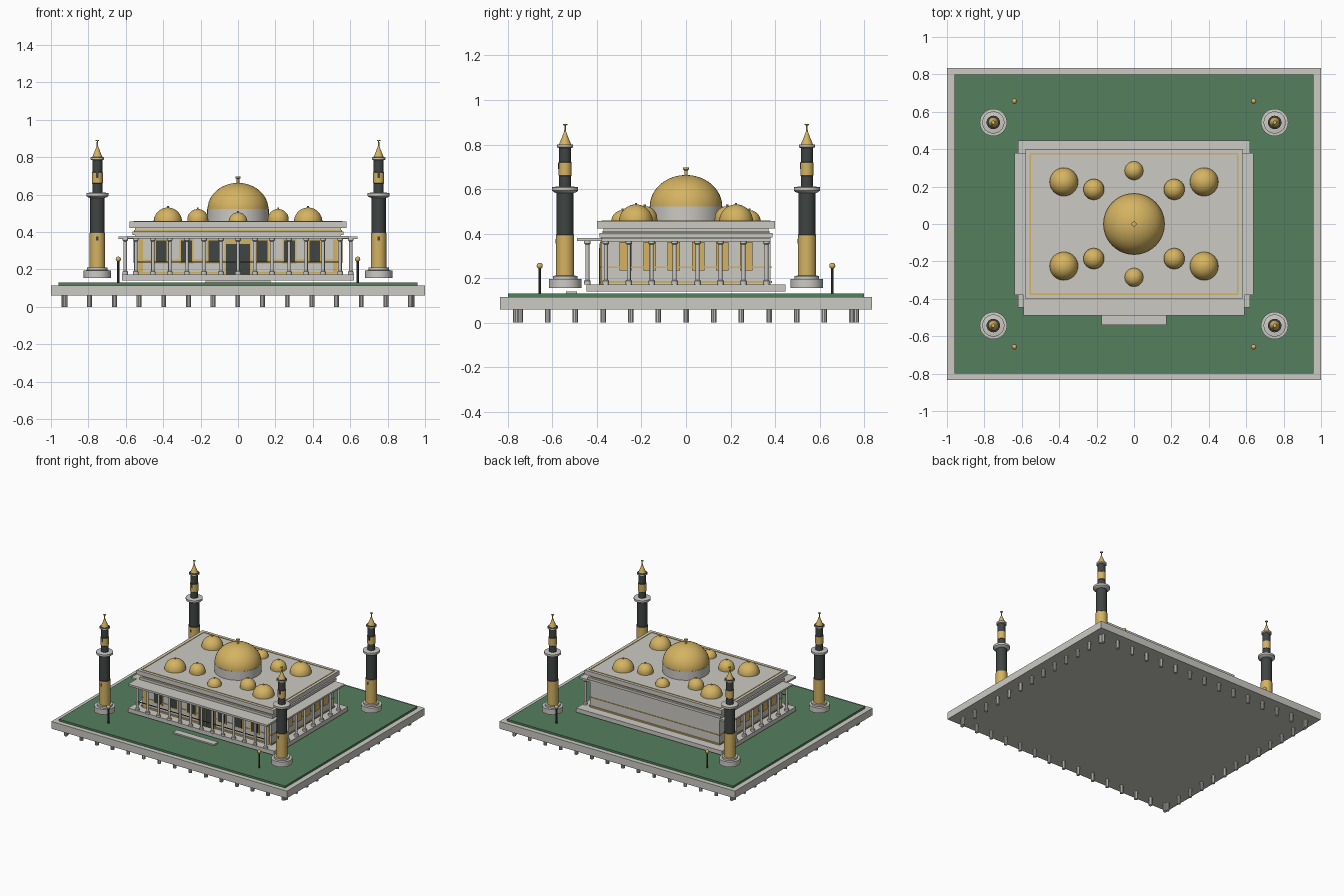
import bpy, bmesh, math
from mathutils import Matrix

if "Cube" in bpy.data.objects:
    bpy.data.objects.remove(bpy.data.objects["Cube"], do_unlink=True)


def material(name, rgb):
    m = bpy.data.materials.new(name)
    m.use_nodes = True
    m.diffuse_color = (*rgb, 1)
    m.node_tree.nodes["Principled BSDF"].inputs["Base Color"].default_value = (*rgb, 1)
    return m


STONE = material("pale stone", (0.60, 0.59, 0.55))
GOLD = material("gold", (0.66, 0.45, 0.12))
DARK = material("dark slate", (0.05, 0.06, 0.056))
GRASS = material("lawn green", (0.09, 0.215, 0.11))


def finish(name, bm, mats, smooth=False):
    bmesh.ops.recalc_face_normals(bm, faces=bm.faces)
    me = bpy.data.meshes.new(name)
    bm.to_mesh(me)
    bm.free()
    for m in mats:
        me.materials.append(m)
    ob = bpy.data.objects.new(name, me)
    bpy.context.collection.objects.link(ob)
    if smooth:
        bpy.ops.object.select_all(action='DESELECT')
        ob.select_set(True)
        bpy.context.view_layer.objects.active = ob
        bpy.ops.object.shade_smooth_by_angle(angle=math.radians(35))
    return ob


def add_box(bm, x0, x1, y0, y1, z0, z1):
    mat = Matrix.Translation(((x0 + x1) / 2, (y0 + y1) / 2, (z0 + z1) / 2))
    bmesh.ops.create_cube(bm, size=1, matrix=mat @ Matrix.Diagonal((x1 - x0, y1 - y0, z1 - z0, 1)))


def boxes(name, mat, items):
    bm = bmesh.new()
    for b in items:
        add_box(bm, *b)
    return finish(name, bm, [mat])


def slab(name, mat, hx, hy, z0, z1):
    return boxes(name, mat, [(-hx, hx, -hy, hy, z0, z1)])


def add_lathe(bm, x, y, profile, seg=32, rule=None):
    """Revolve (radius, height) points; rule picks a material from mid height."""
    rings = []
    for r, z in profile:
        rings.append([bm.verts.new((x + r * math.cos(a), y + r * math.sin(a), z))
                      for a in (math.tau * i / seg for i in range(seg))])
    for (ra, rb), (pa, pb) in zip(zip(rings, rings[1:]), zip(profile, profile[1:])):
        for i in range(seg):
            j = (i + 1) % seg
            f = bm.faces.new((ra[i], ra[j], rb[j], rb[i]))
            if rule:
                f.material_index = rule((pa[1] + pb[1]) / 2)
    bm.faces.new(rings[0])
    top = bm.faces.new(rings[-1])
    if rule:
        top.material_index = rule(profile[-1][1])


def lathe(name, mats, x, y, profile, seg=32, rule=None):
    bm = bmesh.new()
    add_lathe(bm, x, y, profile, seg, rule)
    return finish(name, bm, mats, True)


def dome_profile(r, z, h, steps=12):
    angles = [math.pi / 2 * i / steps for i in range(steps)]
    return [(r * math.cos(a), z + h * math.sin(a)) for a in angles] + [(0.004, z + h)]


def frame(hx, hy, t, z0, z1):
    """Four bars round a rectangle."""
    return ([(-hx, hx, s * hy - t, s * hy + t, z0, z1) for s in (-1, 1)]
            + [(s * hx - t, s * hx + t, -hy, hy, z0, z1) for s in (-1, 1)])


# Platform, lawn and stilts
slab("platform", STONE, 1, 0.835, 0.06, 0.115)
slab("lawn", GRASS, 0.96, 0.8, 0.115, 0.13)
bm = bmesh.new()
spots = [(-0.925 + 0.132 * k, s * 0.765) for k in range(15) for s in (-1, 1)]
spots += [(s * 0.93, -0.745 + 0.1242 * k) for k in range(13) for s in (-1, 1)]
for x, y in spots:
    add_lathe(bm, x, y, [(0.013, 0), (0.013, 0.06)], 10)
finish("stilts", bm, [STONE], True)

# Podium and entrance step
slab("podium", STONE, 0.62, 0.447, 0.14, 0.172)
boxes("entrance_step", STONE, [(-0.175, 0.175, -0.54, -0.49, 0.13, 0.14)])

# Main hall and stacked roof
slab("hall", STONE, 0.55, 0.38, 0.172, 0.385)
slab("cornice", STONE, 0.565, 0.388, 0.383, 0.402)
slab("roof_neck", STONE, 0.55, 0.37, 0.402, 0.425)
slab("roof_slab", STONE, 0.58, 0.4, 0.422, 0.456)
boxes("cornice_gold_line", GOLD, frame(0.552, 0.372, 0.005, 0.404, 0.41))
boxes("roof_gold_line", GOLD, frame(0.555, 0.375, 0.004, 0.455, 0.459))
boxes("wall_gold_lines", GOLD, frame(0.55, 0.38, 0.006, 0.178, 0.186)
      + frame(0.55, 0.38, 0.004, 0.246, 0.252))

# Front windows and door, each with a gold surround
panes, frames = [], []
for cx in (0.13, 0.275, 0.41):
    for x in (-cx, cx):
        panes.append((x - 0.029, x + 0.029, -0.389, -0.38, 0.24, 0.355))
        frames.append((x - 0.038, x + 0.038, -0.386, -0.38, 0.23, 0.364))
panes.append((-0.065, 0.065, -0.389, -0.38, 0.172, 0.335))
frames.append((-0.073, 0.073, -0.386, -0.38, 0.172, 0.362))
frames += [(s * 0.52 - 0.012, s * 0.52 + 0.012, -0.386, -0.38, 0.18, 0.36) for s in (-1, 1)]
boxes("window_and_door_panes", DARK, panes)
boxes("window_and_door_surrounds", GOLD, frames)
boxes("door_split", GOLD, [(-0.003, 0.003, -0.391, -0.385, 0.172, 0.335)])

# Tall gold panels on both sides
boxes("side_panels", GOLD, [(s * 0.554 - 0.004, s * 0.554 + 0.004, y - 0.028, y + 0.028, 0.235, 0.362)
                            for s in (-1, 1) for y in (-0.27 + 0.108 * k for k in range(6))])

# Canopies on three sides and their columns
boxes("front_canopy", STONE, [(-0.59, 0.59, -0.49, -0.375, 0.366, 0.38)])
boxes("side_canopies", STONE, [(s * 0.59 - 0.05, s * 0.59 + 0.05, -0.38, 0.38, 0.364, 0.377)
                               for s in (-1, 1)])
bm = bmesh.new()
columns = [(-0.546 + 0.091 * k, -0.443) for k in range(13)]
columns += [(s * 0.603, -0.36 + 0.103 * k) for k in range(8) for s in (-1, 1)]
for x, y in columns:
    add_lathe(bm, x, y, [(0.015, 0.172), (0.015, 0.188), (0.009, 0.192),
                         (0.009, 0.35), (0.015, 0.356), (0.015, 0.368)], 12)
finish("canopy_columns", bm, [STONE], True)
boxes("front_rail", DARK, [(-0.546, 0.546, -0.446, -0.441, 0.238, 0.243)])

# Central dome on its drum
lathe("main_drum", [STONE], 0, 0, [(0.165, 0.456), (0.165, 0.522)], 48)
lathe("main_dome", [GOLD], 0, 0, dome_profile(0.163, 0.52, 0.143, 16), 48)
lathe("main_finial", [GOLD], 0, 0, [(0.007, 0.655), (0.007, 0.683), (0.013, 0.688),
                                    (0.013, 0.696)], 16)

# Smaller roof domes
small = [(sx * x, sy * y, r, z) for sx in (-1, 1) for sy in (-1, 1)
         for x, y, r, z in ((0.375, 0.225, 0.076, 0.455), (0.215, 0.185, 0.056, 0.467))]
small += [(0, s * 0.285, 0.05, 0.455) for s in (-1, 1)]
for i, (x, y, r, z) in enumerate(small):
    lathe(f"roof_dome_{i + 1}", [GOLD], x, y, [(r, 0.455)] * (z > 0.455) + dome_profile(r, z, r))
    lathe(f"roof_dome_tip_{i + 1}", [GOLD], x, y, [(0.005, z + r - 0.003), (0.005, z + r + 0.007)], 10)


# Minarets: gold lower shaft, dark upper shaft, pale rings, gold spire
def minaret_rule(z):
    if z < 0.211 or 0.58 < z < 0.62 or 0.783 < z < 0.80:
        return 0
    if z < 0.395 or 0.66 < z < 0.72 or z > 0.80:
        return 1
    return 2


minaret = [(0.073, 0.155), (0.073, 0.195), (0.055, 0.196), (0.055, 0.21), (0.041, 0.211),
           (0.041, 0.394), (0.038, 0.396), (0.038, 0.582), (0.05, 0.586), (0.059, 0.593),
           (0.059, 0.608), (0.046, 0.61), (0.027, 0.612), (0.027, 0.659), (0.029, 0.661),
           (0.029, 0.719), (0.027, 0.721), (0.027, 0.784), (0.036, 0.788), (0.036, 0.799),
           (0.027, 0.801), (0.013, 0.835), (0.004, 0.86), (0.003, 0.886), (0.01, 0.887),
           (0.01, 0.891)]
lamp = [(0.006, 0.13), (0.006, 0.243)]
ball = [(0.014 * math.sin(a), 0.255 - 0.014 * math.cos(a))
        for a in (0.1 + (math.pi - 0.2) * i / 8 for i in range(9))]
for sx, side in ((1, "left"), (-1, "right")):
    for sy, end in ((-1, "front"), (1, "back")):
        x, y = sx * 0.752, sy * 0.543
        lathe(f"{end}_{side}_minaret", [STONE, GOLD, DARK], x, y, minaret, 32, minaret_rule)
        boxes(f"{end}_{side}_minaret_windows", DARK,
              [(x - 0.006, x + 0.006, y - 0.043, y - 0.035, 0.355, 0.375),
               (x - 0.007, x + 0.007, y - 0.031, y - 0.024, 0.69, 0.72)])
        lathe(f"{end}_{side}_lamp_post", [DARK], sx * 0.64, sy * 0.657, lamp, 10)
        lathe(f"{end}_{side}_lamp_globe", [GOLD], sx * 0.64, sy * 0.657, ball, 14)
